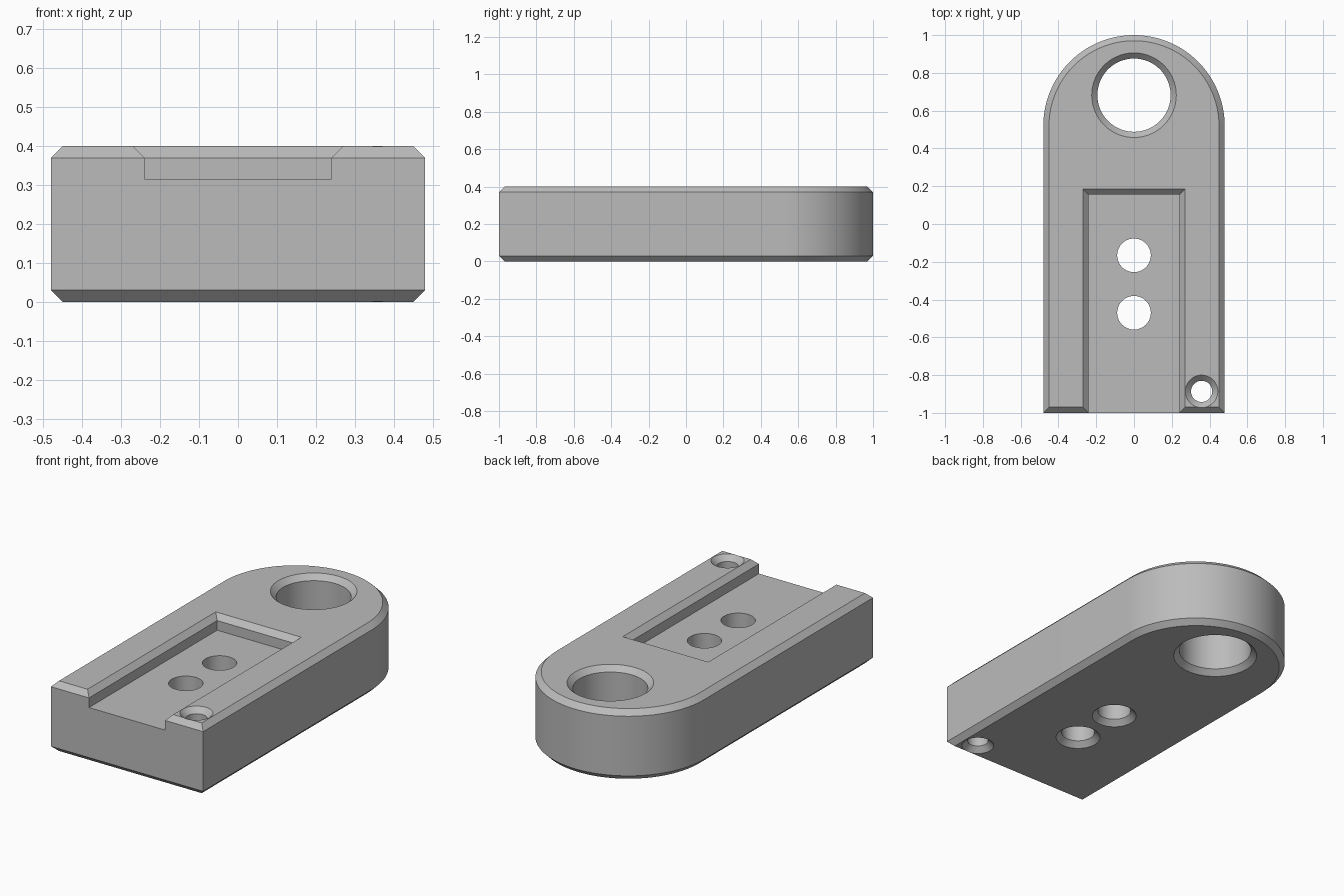
import bpy
import math

cube = bpy.data.objects.get("Cube")
if cube:
    bpy.data.objects.remove(cube, do_unlink=True)

HEIGHT, BEVEL = 0.4, 0.03
HALF_WIDTH, ARC_Y = 0.48, 0.52

grey = bpy.data.materials.new("light_grey")
grey.use_nodes = True
colour = (0.5, 0.5, 0.5, 1)
grey.diffuse_color = colour
grey.node_tree.nodes["Principled BSDF"].inputs["Base Color"].default_value = colour


def loft(name, rings):
    """Solid through equal-length counter-clockwise rings, lowest first."""
    n = len(rings[0])
    verts = [p for ring in rings for p in ring]
    faces = [tuple(reversed(range(n))), tuple(range(len(verts) - n, len(verts)))]
    for k in range(len(rings) - 1):
        for i in range(n):
            j = (i + 1) % n
            faces.append((k * n + i, k * n + j, (k + 1) * n + j, (k + 1) * n + i))
    mesh = bpy.data.meshes.new(name)
    mesh.from_pydata(verts, [], faces)
    mesh.materials.append(grey)
    obj = bpy.data.objects.new(name, mesh)
    bpy.context.scene.collection.objects.link(obj)
    return obj


def plate_ring(inset, z, steps=64):
    """Square front end, semicircular back end."""
    r = HALF_WIDTH - inset
    front = -1 + inset
    ring = [(-r, front, z), (r, front, z)]
    for i in range(steps + 1):
        a = math.pi * i / steps
        ring.append((r * math.cos(a), ARC_Y + r * math.sin(a), z))
    return ring


def circle(x, y, r, z, steps=64):
    return [(x + r * math.cos(math.tau * i / steps),
             y + r * math.sin(math.tau * i / steps), z) for i in range(steps)]


def hole_cutter(name, x, y, r, top_bevel=True):
    """Through hole, countersunk below and optionally above."""
    over = 0.02
    profile = [(r + BEVEL + over, -over), (r, BEVEL)]
    if top_bevel:
        profile += [(r, HEIGHT - BEVEL), (r + BEVEL + over, HEIGHT + over)]
    else:
        profile.append((r, HEIGHT + over))
    return loft(name, [circle(x, y, rad, z) for rad, z in profile])


def slot_ring(grow, z):
    x, back, front = 0.24 + grow, 0.155 + grow, -1.1
    return [(-x, front, z), (x, front, z), (x, back, z), (-x, back, z)]


# Bevelled plate
plate = loft("mounting_plate", [
    plate_ring(BEVEL, 0), plate_ring(0, BEVEL),
    plate_ring(0, HEIGHT - BEVEL), plate_ring(BEVEL, HEIGHT)])

# Open channel and holes
cutters = [
    loft("channel_cutter", [slot_ring(0, 0.315), slot_ring(0, HEIGHT - BEVEL),
                            slot_ring(BEVEL + 0.02, HEIGHT + 0.02)]),
    hole_cutter("large_hole_cutter", 0, 0.682, 0.194),
    hole_cutter("rear_screw_cutter", 0, -0.166, 0.089, False),
    hole_cutter("front_screw_cutter", 0, -0.47, 0.089, False),
    hole_cutter("corner_hole_cutter", 0.358, -0.886, 0.056),
]

bpy.ops.object.select_all(action="DESELECT")
plate.select_set(True)
bpy.context.view_layer.objects.active = plate
for cutter in cutters:
    cutter.hide_render = True
    mod = plate.modifiers.new(cutter.name, "BOOLEAN")
    mod.operation = "DIFFERENCE"
    mod.solver = "EXACT"
    mod.object = cutter
    bpy.ops.object.modifier_apply(modifier=mod.name)
for cutter in cutters:
    bpy.data.objects.remove(cutter, do_unlink=True)

bpy.ops.object.shade_smooth_by_angle(angle=math.radians(30))
